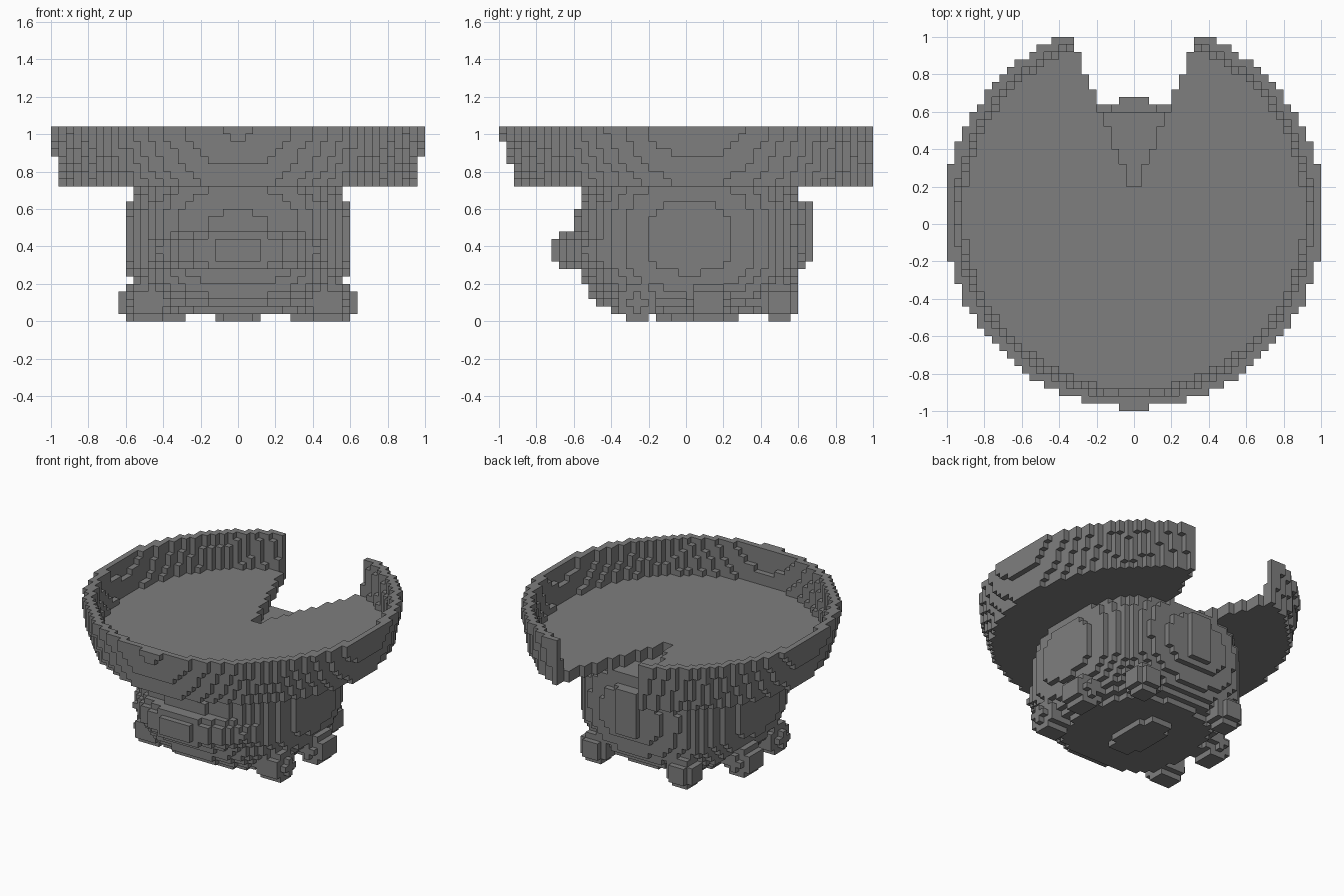
import bpy
import bmesh
from mathutils import Vector

V = 0.04  # edge length of one block

cube = bpy.data.objects.get("Cube")
if cube:
    bpy.data.objects.remove(cube, do_unlink=True)

grey = bpy.data.materials.new("plain_grey")
grey.use_nodes = True
grey.diffuse_color = (0.21, 0.21, 0.21, 1)
grey.node_tree.nodes["Principled BSDF"].inputs["Base Color"].default_value = grey.diffuse_color


def blocks(name, inside, low, high):
    """Fill a shape with blocks and keep only the exposed block sides."""
    lo = [round(c / V) for c in low]
    hi = [round(c / V) for c in high]
    cells = {(i, j, k)
             for i in range(lo[0], hi[0])
             for j in range(lo[1], hi[1])
             for k in range(lo[2], hi[2])
             if inside((i + 0.5) * V, (j + 0.5) * V, (k + 0.5) * V)}
    bm = bmesh.new()
    verts = {}

    def corner(p):
        key = tuple(round(c) for c in p)
        if key not in verts:
            verts[key] = bm.verts.new(Vector(key) * V)
        return verts[key]

    for cell in cells:
        for axis in range(3):
            for side in (-1, 1):
                n = [0, 0, 0]
                n[axis] = side
                if tuple(c + d for c, d in zip(cell, n)) in cells:
                    continue
                normal = Vector(n)
                u = Vector([float(a == (axis + 1) % 3) for a in range(3)])
                w = normal.cross(u)
                mid = Vector(cell) + Vector((0.5, 0.5, 0.5)) + normal / 2
                bm.faces.new([corner(mid + (u * s + w * t) / 2)
                              for s, t in ((-1, -1), (1, -1), (1, 1), (-1, 1))])
    mesh = bpy.data.meshes.new(name)
    bm.to_mesh(mesh)
    bm.free()
    mesh.materials.append(grey)
    bpy.context.collection.objects.link(bpy.data.objects.new(name, mesh))


# Flaring dish with a thick floor and a wedge cut out of the back
def in_notch(x, y):
    return y > 0.2 and abs(x) < 0.4 * (y - 0.16)


def in_oval(x, y, z, inset):
    reach = min(0.9801 + 0.26 * (z - 0.82), 1.025)
    front, back = reach - 0.04, 0.6085 + 0.46 * reach
    rx = 0.989 * reach - inset
    ry = (front + back) / 2 - inset
    return (x / rx) ** 2 + ((y - (back - front) / 2) / ry) ** 2 <= 1


def in_dish(x, y, z):
    if in_notch(x, y) or not in_oval(x, y, z, 0):
        return False
    return z < 0.8 or not in_oval(x, y, z, 0.058)


blocks("dish", in_dish, (-1, -1, 0.72), (1, 1, 1.04))


# Rounded body under the dish
def in_body(x, y, z):
    ry = 0.62 if y > 0.02 else 0.61
    rz = 0.52 if z > 0.44 else 0.47
    p = 2.6
    return abs(x / 0.6) ** p + abs((y - 0.02) / ry) ** p + abs((z - 0.44) / rz) ** p <= 1


blocks("body", in_body, (-0.68, -0.72, 0.04), (0.68, 0.72, 0.72))

# Raised patch in the middle of the back
blocks("back_patch", lambda x, y, z: True, (-0.08, 0.64, 0.32), (0.08, 0.68, 0.64))


# Lip that sticks out at the front
def in_lip(x, y, z):
    return (x / 0.52) ** 2 + ((y + 0.3) / 0.41) ** 2 + ((z - 0.38) / 0.13) ** 4 <= 1


blocks("front_lip", in_lip, (-0.52, -0.76, 0.28), (0.52, -0.4, 0.48))

# Oval pad under the belly
blocks("belly_pad", lambda x, y, z: (x / 0.13) ** 2 + ((y - 0.06) / 0.23) ** 2 <= 1,
       (-0.2, -0.2, 0), (0.2, 0.32, 0.04))


# Six small ball feet, mirrored left and right
def foot(name, cx, cy):
    for side, label in ((1, "left"), (-1, "right")):
        centre = Vector((cx * side, cy, 0.1))
        reach = Vector((0.16, 0.16, 0.1))
        blocks(label + "_" + name,
               lambda x, y, z: (Vector((x, y, z)) - centre).length < 0.112,
               centre - reach, centre + reach)


foot("front_foot", 0.48, -0.26)
foot("middle_foot", 0.54, 0.12)
foot("back_foot", 0.34, 0.5)
